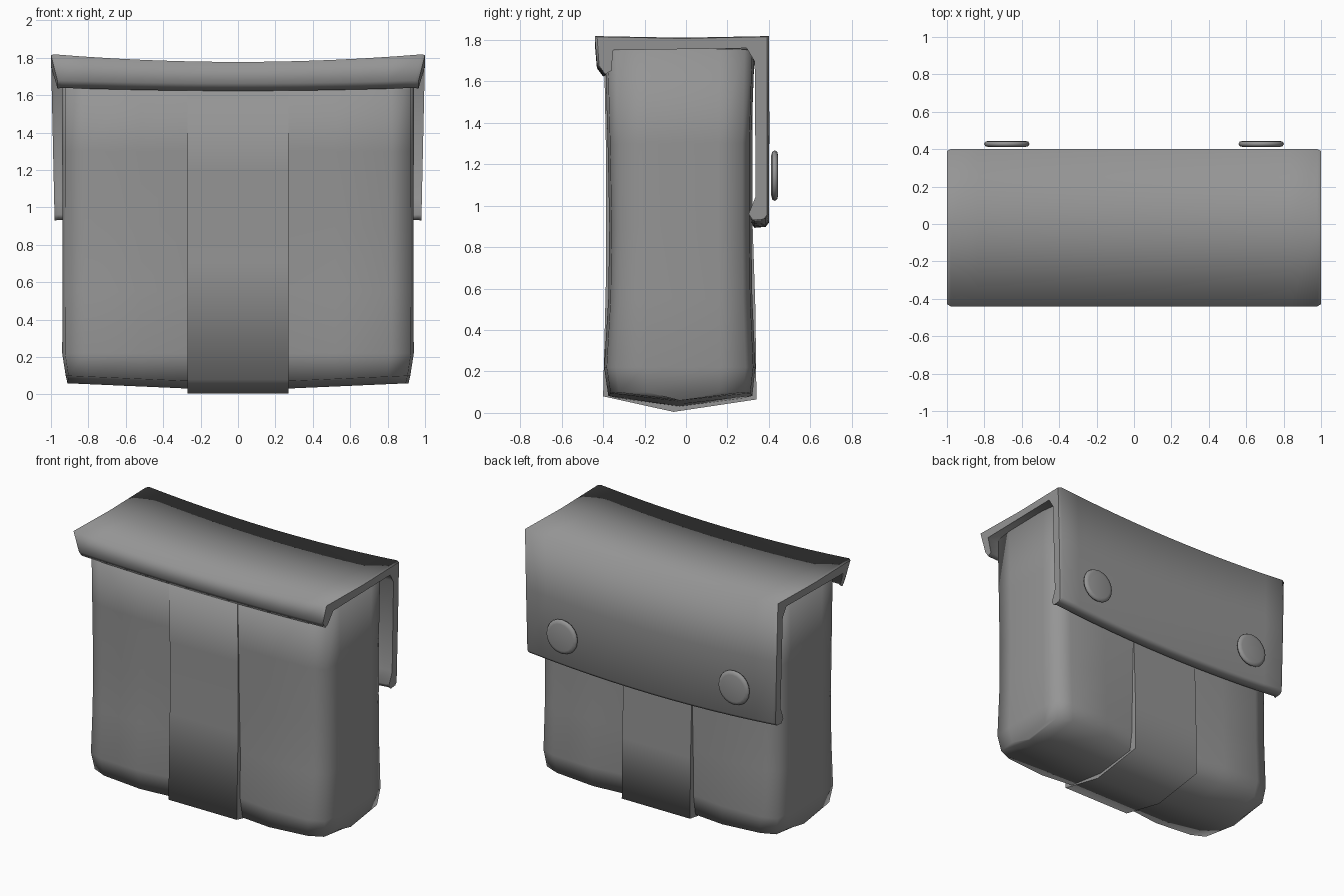
import bpy, bmesh, math
from mathutils import Matrix

cube = bpy.data.objects.get("Cube")
if cube:
    bpy.data.objects.remove(cube)

# Single flat grey
grey = bpy.data.materials.new("grey_canvas")
grey.use_nodes = True
colour = (0.3, 0.3, 0.3, 1)
grey.diffuse_color = colour
grey.node_tree.nodes["Principled BSDF"].inputs["Base Color"].default_value = colour


def finish(name, bm, sharp=()):
    """Clean the mesh, shade it smooth and mark the chosen faces' borders sharp."""
    for face in sharp:
        for edge in face.edges:
            edge.smooth = False
    bmesh.ops.remove_doubles(bm, verts=bm.verts, dist=0.0005)
    bmesh.ops.recalc_face_normals(bm, faces=bm.faces)
    for face in bm.faces:
        face.smooth = True
    mesh = bpy.data.meshes.new(name)
    bm.to_mesh(mesh)
    bm.free()
    mesh.materials.append(grey)
    obj = bpy.data.objects.new(name, mesh)
    bpy.context.collection.objects.link(obj)
    return obj


def loft(bm, rings, capped=False):
    """Skin closed rings of equal length."""
    rows = [[bm.verts.new(p) for p in ring] for ring in rings]
    for a, b in zip(rows, rows[1:]):
        for i in range(len(a)):
            j = (i + 1) % len(a)
            bm.faces.new((a[i], a[j], b[j], b[i]))
    return [bm.faces.new(rows[0]), bm.faces.new(rows[-1])] if capped else []


# Pouch body: rounded box outline, dented beside the strap near the bottom
quarter = [(0.94, 0.5), (0.925, 0.86), (0.82, 0.97), (0.52, 1), (0.27, 1)]
half = quarter + [(-x, y) for x, y in reversed(quarter)]
outline = half + [(-x, -y) for x, y in half]


def body_ring(z, front, back, width=1.0, flat=False):
    ring = []
    for x, f in outline:
        y = f * back if f > 0 else -f * front
        lift = 0
        if abs(x) < 0.3:
            y -= math.copysign(0.045 * max(0, 1 - z / 0.85), y)
        if z < 0.15:
            lift = 0.04 * abs(x) / 0.94
        if z > 1.7:
            lift = -0.04 * (1 - x * x)
        ring.append((x * width, -0.03 if flat else y, z + lift))
    return ring


bm = bmesh.new()
loft(bm, [
    body_ring(0.02, -0.3, 0.3, 0.97, True),
    body_ring(0.06, -0.375, 0.32, 0.98),
    body_ring(0.22, -0.395, 0.335),
    body_ring(0.55, -0.375, 0.32, 0.998),
    body_ring(0.9, -0.37, 0.315, 0.998),
    body_ring(1.3, -0.378, 0.315),
    body_ring(1.76, -0.39, 0.33),
    body_ring(1.77, -0.3, 0.3, 1, True),
])
finish("pouch_body", bm)

# Centre strap running down the front, under the bottom and up the back
strap = [(-0.395, 1.72), (-0.385, 1.2), (-0.385, 0.7), (-0.4, 0.08), (-0.06, 0.005),
         (0.34, 0.065), (0.335, 0.5), (0.32, 0.95), (0.32, 1.72)]
bm = bmesh.new()
caps = loft(bm, [[(x, y, z) for y, z in strap] for x in (-0.27, 0, 0.27)], True)
finish("centre_strap", bm, caps)

# Flap: folded sheet over the top with a front lip and a long back panel
flap = [(-0.37, 1.655), (-0.4, 1.64), (-0.43, 1.68), (-0.44, 1.82), (-0.02, 1.812),
        (0.4, 1.82), (0.402, 1.4), (0.4, 0.96), (0.385, 0.94), (0.33, 0.935),
        (0.31, 0.965), (0.345, 1.05), (0.34, 1.7), (0.3, 1.765), (-0.36, 1.755)]


def flap_ring(x, shrink=0.0):
    ring = []
    for y, z in flap:
        sag = 0.042 * (1 - x * x)
        if y < -0.35 and z < 1.7:
            sag *= 0.4
            width = 0.965
        else:
            width = 1 - 0.022 * (1.82 - z)
        ring.append((x * width, y * (1 - shrink), z - sag - shrink * 0.2))
    return ring


stations = [i / 6 for i in range(-5, 6)]
bm = bmesh.new()
caps = loft(bm, [flap_ring(-1, 0.025), flap_ring(-0.98)] + [flap_ring(x) for x in stations]
            + [flap_ring(0.98), flap_ring(1, 0.025)], True)
finish("top_flap", bm, caps)

# Round buttons on the back panel
for side, x in (("left", 0.68), ("right", -0.68)):
    bm = bmesh.new()
    profile = [(0.095, -0.017), (0.115, -0.012), (0.122, 0), (0.115, 0.012), (0.095, 0.017)]
    rings = [[(r * math.cos(a), r * math.sin(a), h)
              for a in (math.tau * i / 20 for i in range(20))] for r, h in profile]
    loft(bm, rings, True)
    bm.transform(Matrix.Translation((x, 0.428, 1.145)) @ Matrix.Rotation(-math.pi / 2, 4, "X"))
    finish(side + "_button", bm)
